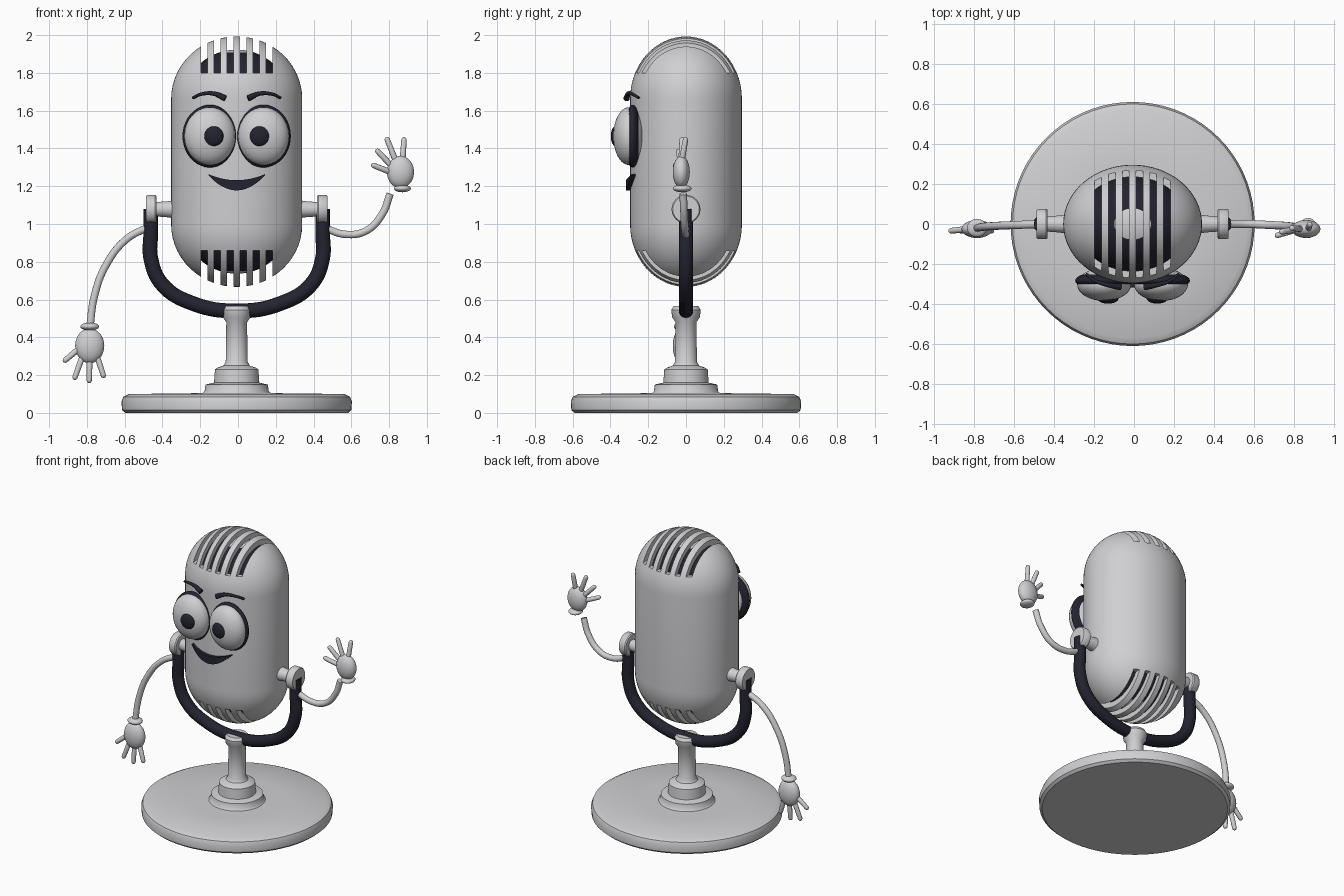
import bpy, bmesh
from math import sin, cos, pi, sqrt
from mathutils import Vector, Matrix

if "Cube" in bpy.data.objects:
    bpy.data.objects.remove(bpy.data.objects["Cube"])


def material(name, rgb):
    m = bpy.data.materials.new(name)
    m.use_nodes = True
    m.diffuse_color = (*rgb, 1)
    node = m.node_tree.nodes["Principled BSDF"]
    node.inputs["Base Color"].default_value = (*rgb, 1)
    node.inputs["Roughness"].default_value = 0.6
    return m


SILVER = material("silver grey", (0.63, 0.63, 0.65))
DARK = material("dark navy", (0.017, 0.017, 0.03))
CX = -0.007                 # symmetry line
RX, RY = 0.347, 0.296       # body half width and half depth
LOW, HIGH, CAP = 0.997, 1.663, 0.33


def activate(ob):
    bpy.ops.object.select_all(action='DESELECT')
    ob.select_set(True)
    bpy.context.view_layer.objects.active = ob


def smooth(ob, angle=0.7):
    activate(ob)
    bpy.ops.object.shade_smooth_by_angle(angle=angle)
    return ob


def from_bmesh(name, bm, mat, matrix=Matrix()):
    bmesh.ops.recalc_face_normals(bm, faces=bm.faces)
    mesh = bpy.data.meshes.new(name)
    bm.to_mesh(mesh)
    bm.free()
    ob = bpy.data.objects.new(name, mesh)
    bpy.context.collection.objects.link(ob)
    mesh.materials.append(mat)
    mesh.transform(matrix)
    return ob


def lathe(name, profile, mat, matrix=Matrix(), steps=48):
    """Spin an (r, z) profile around z, then place it."""
    bm = bmesh.new()
    verts = [bm.verts.new((r, 0, z)) for r, z in profile]
    edges = [bm.edges.new(pair) for pair in zip(verts, verts[1:])]
    bmesh.ops.spin(bm, geom=verts + edges, cent=(0, 0, 0), axis=(0, 0, 1),
                   angle=2 * pi, steps=steps)
    bmesh.ops.remove_doubles(bm, verts=bm.verts, dist=0.0005)
    return smooth(from_bmesh(name, bm, mat, matrix))


def ellipsoid(name, centre, radii, mat):
    bm = bmesh.new()
    bmesh.ops.create_uvsphere(bm, u_segments=32, v_segments=20, radius=1)
    place = Matrix.Translation(centre) @ Matrix.Diagonal((*radii, 1))
    return smooth(from_bmesh(name, bm, mat, place), pi)


def tube(name, points, radius, mat, taper=None):
    cu = bpy.data.curves.new(name, 'CURVE')
    cu.dimensions = '3D'
    cu.bevel_depth = radius
    cu.bevel_resolution = 5
    cu.resolution_u = 8
    cu.use_fill_caps = True
    sp = cu.splines.new('BEZIER')
    sp.bezier_points.add(len(points) - 1)
    for i, (bp, p) in enumerate(zip(sp.bezier_points, points)):
        bp.co = p
        bp.handle_left_type = bp.handle_right_type = 'AUTO'
        bp.radius = taper[i] if taper else 1
    ob = bpy.data.objects.new(name, cu)
    bpy.context.collection.objects.link(ob)
    cu.materials.append(mat)
    activate(ob)
    bpy.ops.object.convert(target='MESH')
    return smooth(bpy.context.object)


def finger(name, start, end, r=0.016):
    a, b = Vector(start), Vector(end)
    length = (b - a).length
    arc = [i * pi / 10 for i in range(6)]
    profile = [(r * sin(t), r - r * cos(t)) for t in arc]
    profile += [(r * cos(t) * 0.9, length - r + r * sin(t)) for t in arc]
    turn = (b - a).to_track_quat('Z', 'Y').to_matrix().to_4x4()
    lathe(name, profile, SILVER, Matrix.Translation(a) @ turn, 12)


def capsule_profile(inset):
    """Body outline from bottom pole to top pole, shrunk by inset."""
    r, c, n = RX - inset, CAP - inset, 14
    arc = [i * pi / 2 / n for i in range(n + 1)]
    return ([(r * sin(t), LOW - c * cos(t)) for t in arc] +
            [(r * cos(t), HIGH + c * sin(t)) for t in arc])


# Stand: round base, stepped pedestal, neck and collar
lathe("stand", [(0, 0), (0.59, 0), (0.607, 0.015), (0.61, 0.06), (0.6, 0.085),
                (0.57, 0.1), (0.3, 0.103), (0.18, 0.105), (0.17, 0.115),
                (0.165, 0.15), (0.12, 0.16), (0.115, 0.23), (0.1, 0.24),
                (0.07, 0.25), (0.058, 0.27), (0.055, 0.48), (0.073, 0.505),
                (0.078, 0.545), (0.065, 0.565), (0, 0.567)], SILVER,
      Matrix.Translation((CX, 0, 0)), 72)

# Body: hollow capsule with six slots cut across each end
squash = Matrix.Translation((CX, 0, 0)) @ Matrix.Diagonal((1, RY / RX, 1, 1))
outer, inner = capsule_profile(0), capsule_profile(0.035)
body = lathe("body_shell", outer, SILVER, squash, 64)
hollow = lathe("hollow_cutter", inner, SILVER, squash, 64)
bm = bmesh.new()
for z in (LOW - 0.437, HIGH + 0.437):
    for i in range(6):
        place = (Matrix.Translation((CX + (i - 2.5) * 0.069, 0, z)) @
                 Matrix.Diagonal((0.034, 1, 0.6, 1)))
        bmesh.ops.create_cube(bm, size=1, matrix=place)
slots = from_bmesh("slot_cutter", bm, SILVER)
for cutter in (hollow, slots):
    activate(body)
    mod = body.modifiers.new("cut", 'BOOLEAN')
    mod.operation = 'DIFFERENCE'
    mod.solver = 'EXACT'
    mod.object = cutter
    bpy.ops.object.modifier_apply(modifier=mod.name)
for cutter in (hollow, slots):
    bpy.data.objects.remove(cutter)
smooth(body, 0.6)

# Dark core behind the slots, with pale pads at both poles
core = lathe("core", capsule_profile(0.07), DARK, squash)
core.data.materials.append(SILVER)
for f in core.data.polygons:
    if abs(f.center.z - (LOW + HIGH) / 2) > 0.58:
        f.material_index = 1

# Yoke
arc = [(-1 + i / 6) * pi for i in range(7)]
path = [(CX - 0.455, 0, 1.08), (CX - 0.455, 0, 0.95)]
path += [(CX + 0.455 * cos(t), 0, 0.82 + 0.28 * sin(t)) for t in arc]
path += [(CX + 0.455, 0, 0.95), (CX + 0.455, 0, 1.08)]
tube("yoke", path, 0.039, DARK)

# Pivot knobs and axles
for side, label in ((-1, "right"), (1, "left")):
    turn = Matrix.Rotation(side * pi / 2, 4, 'Y')
    lathe(label + "_pivot", [(0, 0.3), (0.052, 0.3), (0.042, 0.37), (0.038, 0.425),
                             (0.07, 0.425), (0.076, 0.432), (0.076, 0.472),
                             (0.07, 0.48), (0, 0.48)], SILVER,
          Matrix.Translation((CX, 0, 1.078)) @ turn)

# Eyes, pupils and brows
for side, label in ((-1, "right"), (1, "left")):
    x = CX + side * 0.142
    ellipsoid(label + "_eye_rim", (x, -0.283, 1.465), (0.145, 0.046, 0.166), DARK)
    ellipsoid(label + "_eye", (x, -0.302, 1.465), (0.135, 0.083, 0.153), SILVER)
    ellipsoid(label + "_pupil", (CX + side * 0.123, -0.372, 1.465),
              (0.053, 0.026, 0.054), DARK)
    brow = [(0.232, -0.25, 1.668), (0.185, -0.285, 1.688),
            (0.12, -0.305, 1.69), (0.06, -0.315, 1.665)]
    tube(label + "_brow", [(CX + side * a, b, c) for a, b, c in brow],
         0.015, DARK, (0.5, 0.6, 0.8, 1.1))

# Mouth: crescent that follows the body curve
bm = bmesh.new()
rings = []
for i in range(25):
    t = -1 + i / 12
    x = 0.15 * t
    y = -RY * sqrt(1 - (x / RX) ** 2)
    top, bottom = 1.232 + 0.032 * t * t, 1.178 + 0.08 * t * t
    rings.append([bm.verts.new((CX + x, y + d, z)) for d, z in
                  ((0.03, top), (-0.022, top), (-0.022, bottom), (0.03, bottom))])
for a, b in zip(rings, rings[1:]):
    for k in range(4):
        bm.faces.new((a[k], a[k - 1], b[k - 1], b[k]))
bm.faces.new(rings[0])
bm.faces.new(rings[-1])
smooth(from_bmesh("mouth", bm, DARK))

# Lowered right arm and hand
tube("right_arm", [(-0.46, 0, 0.99), (-0.59, -0.005, 0.92), (-0.7, -0.01, 0.78),
                   (-0.76, -0.015, 0.62), (-0.785, -0.02, 0.45)], 0.02, SILVER)
ellipsoid("right_cuff", (-0.785, -0.02, 0.457), (0.05, 0.045, 0.021), SILVER)
ellipsoid("right_palm", (-0.785, -0.025, 0.355), (0.077, 0.045, 0.092), SILVER)
for i, (a, b) in enumerate((((-0.83, 0.35), (-0.925, 0.27)),
                            ((-0.82, 0.31), (-0.868, 0.175)),
                            ((-0.785, 0.3), (-0.788, 0.158)),
                            ((-0.75, 0.31), (-0.708, 0.185)))):
    finger(f"right_finger_{i + 1}", (a[0], -0.025, a[1]), (b[0], -0.035, b[1]))

# Raised left arm and hand
tube("left_arm", [(0.445, 0, 0.985), (0.57, 0, 0.945), (0.68, -0.005, 0.965),
                  (0.765, -0.01, 1.055), (0.805, -0.015, 1.16)], 0.02, SILVER)
ellipsoid("left_cuff", (0.87, -0.02, 1.188), (0.045, 0.05, 0.02), SILVER)
ellipsoid("left_palm", (0.86, -0.025, 1.275), (0.072, 0.045, 0.085), SILVER)
for i, (a, b) in enumerate((((0.82, 1.27), (0.705, 1.315)),
                            ((0.82, 1.3), (0.73, 1.395)),
                            ((0.84, 1.32), (0.785, 1.46)),
                            ((0.87, 1.32), (0.88, 1.46)))):
    finger(f"left_finger_{i + 1}", (a[0], -0.025, a[1]), (b[0], -0.06 + i * 0.02, b[1]))
